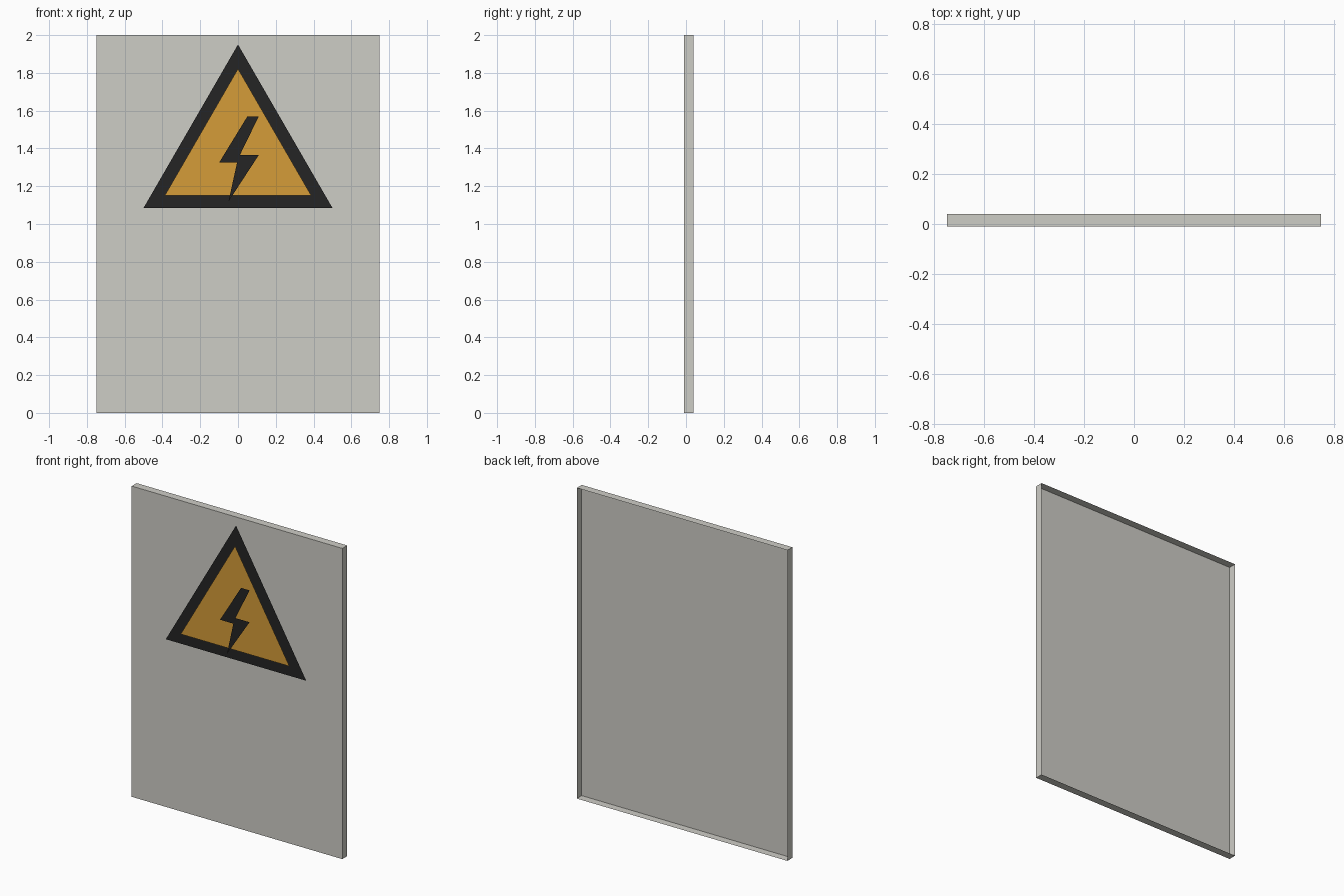
import bpy
import bmesh

cube = bpy.data.objects.get("Cube")
if cube:
    bpy.data.objects.remove(cube, do_unlink=True)


def material(name, rgb):
    mat = bpy.data.materials.new(name)
    mat.use_nodes = True
    mat.diffuse_color = (*rgb, 1)
    mat.node_tree.nodes["Principled BSDF"].inputs["Base Color"].default_value = (*rgb, 1)
    return mat


def finish(name, bm, mat):
    mesh = bpy.data.meshes.new(name)
    bm.to_mesh(mesh)
    bm.free()
    mesh.materials.append(mat)
    obj = bpy.data.objects.new(name, mesh)
    bpy.context.collection.objects.link(obj)
    return obj


def flat_plate(name, outline, y, mat):
    """Flat polygon facing the front, from (x, z) points listed anticlockwise."""
    bm = bmesh.new()
    face = bm.faces.new([bm.verts.new((x, y, z)) for x, z in outline])
    face.normal_update()
    if face.normal.y > 0:
        face.normal_flip()
    bmesh.ops.triangulate(bm, faces=[face])
    return finish(name, bm, mat)


def triangle(half_width, base, apex):
    return [(-half_width, base), (half_width, base), (0, apex)]


grey = material("warm_grey", (0.617, 0.610, 0.565))
black = material("black", (0.018, 0.018, 0.018))
amber = material("amber", (0.665, 0.333, 0.040))

# Shallow tray panel, open at the back
bm = bmesh.new()
bmesh.ops.create_cube(bm, size=1)
bmesh.ops.scale(bm, vec=(1.5, 0.05, 2), verts=bm.verts)
bmesh.ops.translate(bm, vec=(0, 0.015, 1), verts=bm.verts)
back = [f for f in bm.faces if f.normal.y > 0.9]
bmesh.ops.delete(bm, geom=back, context="FACES_ONLY")
finish("panel", bm, grey)

# Warning sign as layered flat plates in front of the panel
flat_plate("sign_border", triangle(0.5, 1.085, 1.95), -0.02, black)
flat_plate("sign_field", triangle(0.387, 1.152, 1.822), -0.03, amber)

# Lightning symbol
lightning = [(0.05, 1.57), (-0.10, 1.325), (-0.005, 1.325), (-0.05, 1.12),
             (0.11, 1.365), (0.01, 1.365), (0.11, 1.57)]
flat_plate("lightning_symbol", lightning, -0.04, black)
